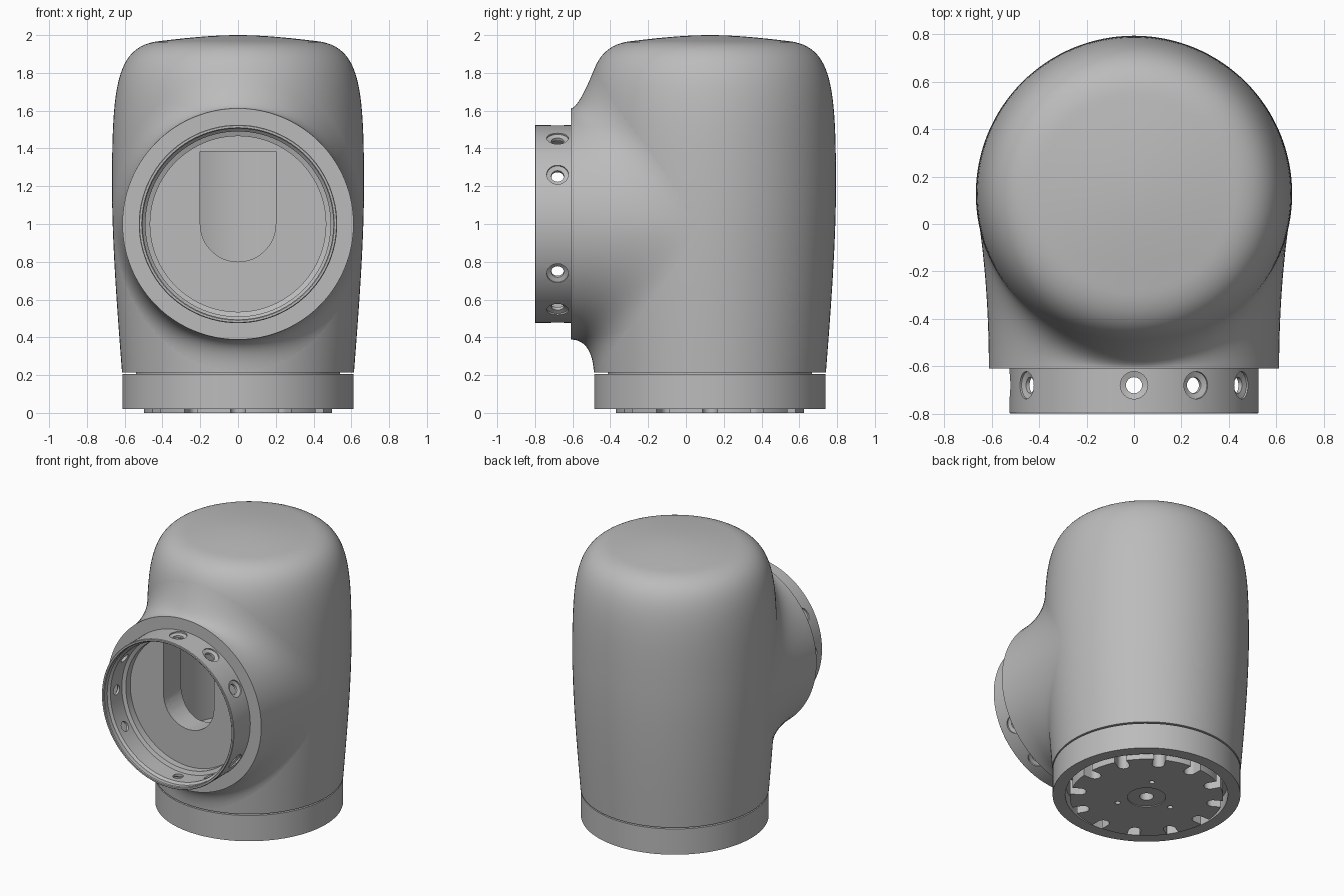
import bpy, bmesh
from math import sin, cos, pi, sqrt, radians
from mathutils import Matrix, Vector
from mathutils.geometry import interpolate_bezier

old = bpy.data.objects.get("Cube")
if old:
    bpy.data.objects.remove(old, do_unlink=True)

AXIS_Y = 0.127          # vertical axis of the housing
FLANGE_R = 0.612
FLANGE_Y = -0.61

grey = bpy.data.materials.new("housing grey")
grey.use_nodes = True
grey.diffuse_color = (0.5, 0.5, 0.5, 1)
grey.node_tree.nodes["Principled BSDF"].inputs["Base Color"].default_value = (0.5, 0.5, 0.5, 1)


def add_lathe(bm, pts, mat, seg, closed=False):
    """Revolve (radius, height) points around local z."""
    rings = []
    for r, h in pts:
        if r < 1e-6:
            rings.append([bm.verts.new(mat @ Vector((0, 0, h)))] * seg)
        else:
            rings.append([bm.verts.new(mat @ Vector((r * cos(2 * pi * i / seg), r * sin(2 * pi * i / seg), h)))
                          for i in range(seg)])
    pairs = list(zip(rings, rings[1:]))
    if closed:
        pairs.append((rings[-1], rings[0]))
    for a, b in pairs:
        for i in range(seg):
            j = (i + 1) % seg
            quad = list(dict.fromkeys((a[i], a[j], b[j], b[i])))
            if len(quad) > 2:
                bm.faces.new(quad)


def add_u_prism(bm, half, length, depth, mat):
    """U-shaped bar: round end at the origin, open end towards local +y."""
    outline = [(half * cos(pi + pi * i / 24), half * sin(pi + pi * i / 24)) for i in range(25)]
    outline += [(half, length), (-half, length)]
    low = [bm.verts.new(mat @ Vector((x, y, 0))) for x, y in outline]
    top = [bm.verts.new(mat @ Vector((x, y, depth))) for x, y in outline]
    bm.faces.new(low)
    bm.faces.new(top)
    for i in range(len(low)):
        j = (i + 1) % len(low)
        bm.faces.new((low[i], low[j], top[j], top[i]))


def finish(bm, name, smooth=True):
    bmesh.ops.recalc_face_normals(bm, faces=bm.faces)
    mesh = bpy.data.meshes.new(name)
    bm.to_mesh(mesh)
    bm.free()
    mesh.materials.append(grey)
    ob = bpy.data.objects.new(name, mesh)
    bpy.context.collection.objects.link(ob)
    if smooth:
        shade(ob)
    return ob


def select(ob):
    bpy.ops.object.select_all(action='DESELECT')
    ob.select_set(True)
    bpy.context.view_layer.objects.active = ob


def shade(ob):
    select(ob)
    bpy.ops.object.shade_smooth_by_angle(angle=radians(30))


def lathe(name, pts, mat, seg=96, closed=False, smooth=True):
    bm = bmesh.new()
    add_lathe(bm, pts, mat, seg, closed)
    return finish(bm, name, smooth)


def cut(ob, cutter):
    select(ob)
    mod = ob.modifiers.new("cut", 'BOOLEAN')
    mod.operation = 'DIFFERENCE'
    mod.solver = 'EXACT'
    mod.object = cutter
    bpy.ops.object.modifier_apply(modifier=mod.name)


upright = Matrix.Translation((0, AXIS_Y, 0))
forward = Matrix.Translation((0, 0, 1)) @ Matrix.Rotation(pi / 2, 4, 'X')   # local z -> front

# Housing profile: swelling wall, rounded shoulder, shallow dome
def bezier(a, b, c, d, n):
    return [(p.x, p.y) for p in interpolate_bezier(*[Vector((*q, 0)) for q in (a, b, c, d)], n)]

wall = bezier((0.614, 0.215), (0.64, 0.55), (0.667, 0.9), (0.667, 1.2), 20)
wall += bezier((0.667, 1.2), (0.667, 1.75), (0.645, 1.95), (0.4, 1.97), 28)[1:]
dome = bezier((0.4, 1.97), (0.28, 1.985), (0.13, 2.0), (0, 2.0), 8)[1:]


def body_radius(z):
    for (r0, z0), (r1, z1) in zip(wall, wall[1:]):
        if z <= z1:
            return r0 + (r1 - r0) * (z - z0) / (z1 - z0)
    return wall[-1][0]


housing = lathe("housing", [(0, 0.19), (0.54, 0.19), (0.54, 0.215)] + wall + dome, upright, 128, smooth=False)

# Flange flare: each strand runs back from the flange rim and lands tangent on the housing
bm = bmesh.new()
rows = []
SEG, STEPS = 96, 14
for i in range(SEG):
    a = 2 * pi * i / SEG
    x0, z0 = FLANGE_R * sin(a), 1 + FLANGE_R * cos(a)
    x, z = 0.657 * sin(a), 1.02 + 0.8 * cos(a)
    r = body_radius(z)
    y = AXIS_Y - sqrt(r * r - x * x)
    slope = (body_radius(z + 0.02) - body_radius(z - 0.02)) / 0.04
    n = Vector((x / r, (y - AXIS_Y) / r, -slope))
    yc = y - ((x0 - x) * n.x + (z0 - z) * n.z) / n.y
    yc = min(max(yc, FLANGE_Y + 0.02), y)
    p0, p1, p2 = Vector((x0, FLANGE_Y, z0)), Vector((x0, yc, z0)), Vector((x, y, z))
    strand = [Vector((0.5 * sin(a), FLANGE_Y, 1 + 0.5 * cos(a)))]
    for k in range(STEPS + 1):
        t = k / STEPS
        strand.append(p0 * (1 - t) ** 2 + p1 * 2 * t * (1 - t) + p2 * t * t)
    rows.append([bm.verts.new(p) for p in strand])
for i in range(SEG):
    a, b = rows[i], rows[(i + 1) % SEG]
    for k in range(STEPS + 1):
        bm.faces.new((a[k], a[k + 1], b[k + 1], b[k]))
finish(bm, "flange_flare")

# Connector collar: stepped cup
collar = lathe("connector_collar", [
    (0, 0.56), (0.465, 0.56), (0.465, 0.61), (0.49, 0.62), (0.49, 0.75), (0.505, 0.765), (0.505, 0.795),
    (0.51, 0.8), (0.521, 0.8), (0.525, 0.796), (0.525, 0.5), (0, 0.5)], forward, smooth=False)

# Counterbored screw holes, three groups of three
bm = bmesh.new()
for k in range(12):
    if k % 4 != 3:
        m = Matrix.Translation((0, -0.68, 1)) @ Matrix.Rotation(radians(30 * k), 4, 'Y')
        add_lathe(bm, [(0, 0.44), (0.034, 0.44), (0.034, 0.506), (0.058, 0.514), (0.058, 0.56), (0, 0.56)], m, 24)
screw_cutter = finish(bm, "screw_hole_cutter", False)
cut(collar, screw_cutter)

# Cable slot through the collar floor into the hollow housing
cavity_cutter = lathe("cavity_cutter", [(0, 0.4), (0.53, 0.4), (0.53, 1.7), (0, 1.7)], upright, 64, smooth=False)
bm = bmesh.new()
add_u_prism(bm, 0.2, 0.385, 0.4, forward @ Matrix.Translation((0, 0, 0.3)))
slot_cutter = finish(bm, "slot_cutter", False)
cut(housing, cavity_cutter)
cut(housing, slot_cutter)
cut(collar, slot_cutter)

# Base ring with a recess underneath
lathe("base_ring", [(0, 0.11), (0.53, 0.11), (0.53, 0.02), (0.612, 0.02), (0.612, 0.205), (0, 0.205)], upright)

# Notched bottom plate with centre bore
plate = lathe("bottom_plate", [(0.045, 0.105), (0.045, 0.006), (0.125, 0.006), (0.125, 0), (0.5, 0), (0.5, 0.105)],
              upright, closed=True, smooth=False)
bm = bmesh.new()
for k in range(12):
    m = upright @ Matrix.Rotation(radians(30 * k), 4, 'Z') @ Matrix.Translation((0, 0.44, -0.1))
    add_u_prism(bm, 0.04, 0.12, 0.3, m)
for k in range(3):
    m = upright @ Matrix.Rotation(radians(60 + 120 * k), 4, 'Z') @ Matrix.Translation((0.2, 0, 0))
    add_lathe(bm, [(0, -0.05), (0.018, -0.05), (0.018, 0.06), (0, 0.06)], m, 16)
plate_cutter = finish(bm, "plate_cutter", False)
cut(plate, plate_cutter)

for ob in (housing, collar, plate):
    shade(ob)
for ob in (screw_cutter, cavity_cutter, slot_cutter, plate_cutter):
    bpy.data.objects.remove(ob, do_unlink=True)
